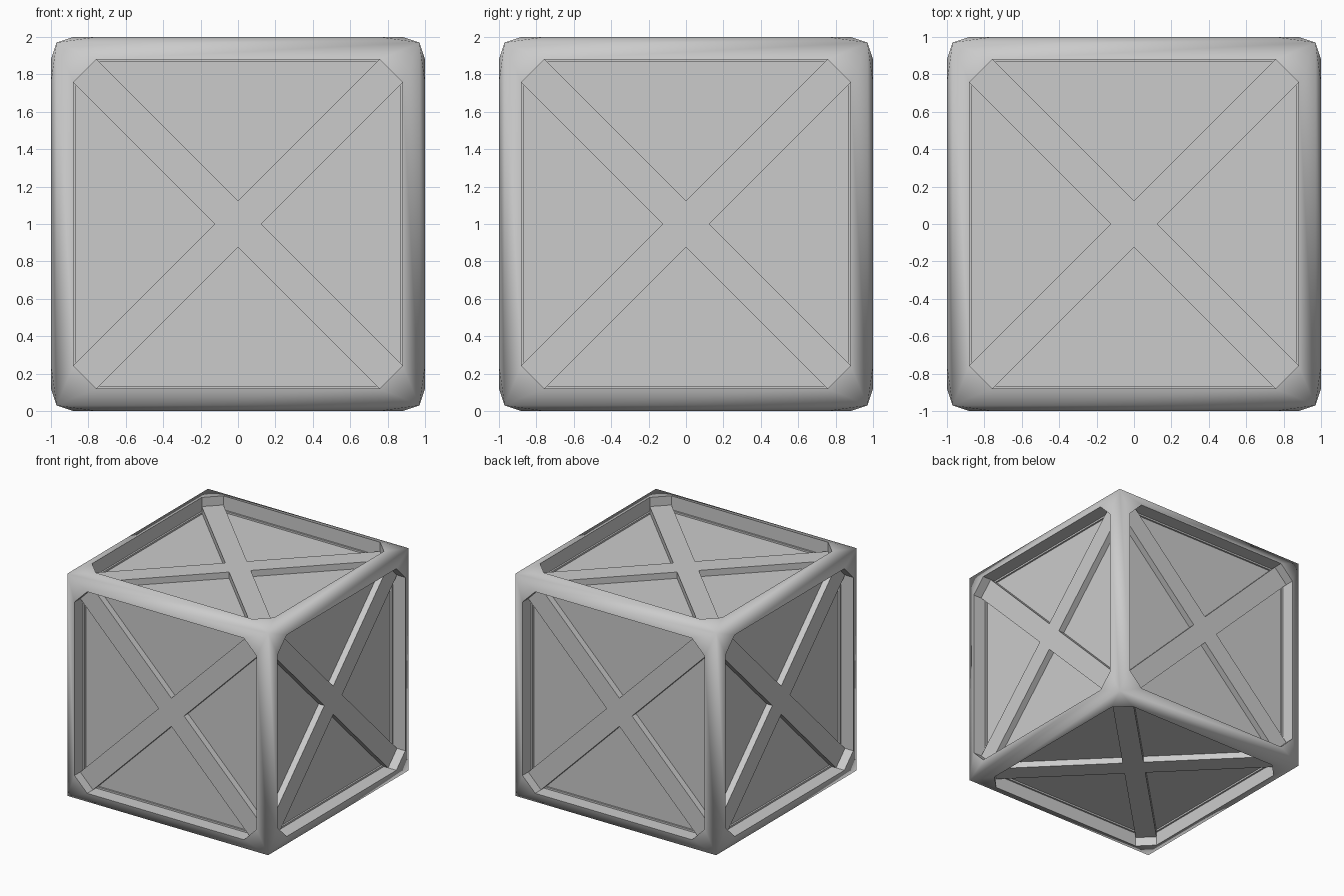
import bpy, bmesh
from math import radians
from mathutils import Matrix, Vector

if "Cube" in bpy.data.objects:
    bpy.data.objects.remove(bpy.data.objects["Cube"])

C = 0.97          # cube corner
B = 0.88          # half width of the opening
G = 0.123         # half thickness of a brace along the axis
A = B - G         # where the opening's corner cut starts
TOP, BRACE, PANEL = 1.0, 0.92, 0.865   # heights of rim, brace and panel

SIDES = [Matrix.Rotation(radians(a), 4, 'X') for a in (0, 90, 180, 270)]
SIDES += [Matrix.Rotation(radians(a), 4, 'Y') for a in (90, -90)]
QUARTERS = [Matrix.Rotation(radians(90 * k), 4, 'Z') for k in range(4)]
LIFT = Matrix.Translation((0, 0, 1))


def wall(p, q, high, low):
    """Upright face below the line p-q."""
    return [(*p, high), (*q, high), (*q, low), (*p, low)]


def build(name, quarter_faces, side_faces=(), smooth=()):
    """Repeat faces over four quarters and six sides of the cube."""
    bm = bmesh.new()
    for side in SIDES:
        jobs = [(q, f, i in smooth) for q in QUARTERS for i, f in enumerate(quarter_faces)]
        jobs += [(Matrix(), f, False) for f in side_faces]
        for turn, pts, soft in jobs:
            m = LIFT @ side @ turn
            face = bm.faces.new([bm.verts.new(m @ Vector(p)) for p in pts])
            face.smooth = soft
    bmesh.ops.remove_doubles(bm, verts=bm.verts, dist=0.0005)
    mesh = bpy.data.meshes.new(name)
    bm.to_mesh(mesh)
    bm.free()
    obj = bpy.data.objects.new(name, mesh)
    bpy.context.collection.objects.link(obj)
    return obj


left, right, cut, tip = (-A, -B), (A, -B), (B, -A), (0, -G)

# Outer frame: softly sloped rim plus the walls of each opening
build("crate_frame", [
    [(-C, -C, C), (C, -C, C), (*right, TOP), (*left, TOP)],
    [(C, -C, C), (*cut, TOP), (*right, TOP)],
    wall(left, right, TOP, PANEL),
    wall(right, cut, TOP, BRACE),
], smooth=(0, 1))

# Crossed braces: one X-shaped top per side with walls down to the panels
outline = [q @ Vector((*p, BRACE)) for q in QUARTERS for p in (left, tip, right)]
build("cross_braces", [
    wall(right, tip, BRACE, PANEL),
    wall(tip, left, BRACE, PANEL),
], side_faces=[outline])

# Recessed triangular panels
build("recessed_panels", [[(*left, PANEL), (*right, PANEL), (*tip, PANEL)]])
